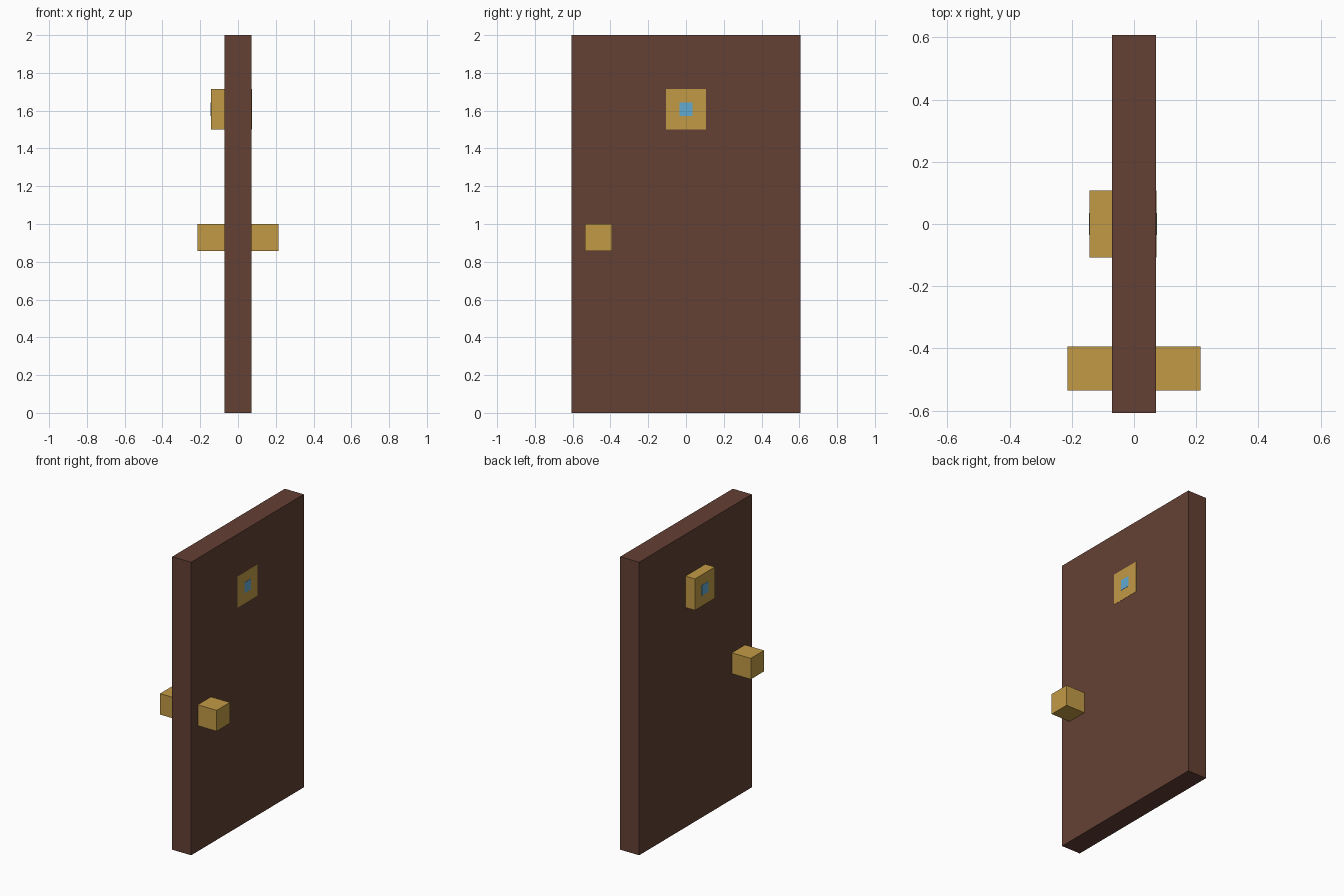
import bpy, bmesh

if "Cube" in bpy.data.objects:
    bpy.data.objects.remove(bpy.data.objects["Cube"])

U = 2 / 28  # block unit: the door is 28 units tall


def material(name, rgb):
    lin = [((c / 255 + 0.055) / 1.055) ** 2.4 for c in rgb]
    m = bpy.data.materials.new(name)
    m.diffuse_color = (*lin, 1)
    m.use_nodes = True
    m.node_tree.nodes["Principled BSDF"].inputs["Base Color"].default_value = m.diffuse_color
    return m


brown = material("dark_wood", (100, 64, 52))
gold = material("brass", (194, 154, 70))
blue = material("lens_blue", (98, 170, 210))


def box(name, lo, hi, mat):
    """Axis-aligned box between two corners."""
    bm = bmesh.new()
    bmesh.ops.create_cube(bm, size=1)
    for v in bm.verts:
        v.co = [lo[i] if v.co[i] < 0 else hi[i] for i in range(3)]
    me = bpy.data.meshes.new(name)
    bm.to_mesh(me)
    bm.free()
    me.materials.append(mat)
    ob = bpy.data.objects.new(name, me)
    bpy.context.collection.objects.link(ob)
    return ob


# Door slab
box("door", (-U, -8.5 * U, 0), (U, 8.5 * U, 28 * U), brown)

# Knob on each side
for name, x in (("left_knob", -3 * U), ("right_knob", U)):
    box(name, (x, -7.5 * U, 12 * U), (x + 2 * U, -5.5 * U, 14 * U), gold)

# Peephole housing on the left, thin flush plate on the right
E = 0.0015
box("peephole_housing", (-2 * U, -1.5 * U, 21 * U), (-U, 1.5 * U, 24 * U), gold)
box("peephole_plate", (U, -1.5 * U, 21 * U), (U + E, 1.5 * U, 24 * U), gold)

# Lens on both faces
for name, x in (("left_lens", -2 * U - E), ("right_lens", U + E)):
    box(name, (x, -0.5 * U, 22 * U), (x + E, 0.5 * U, 23 * U), blue)
